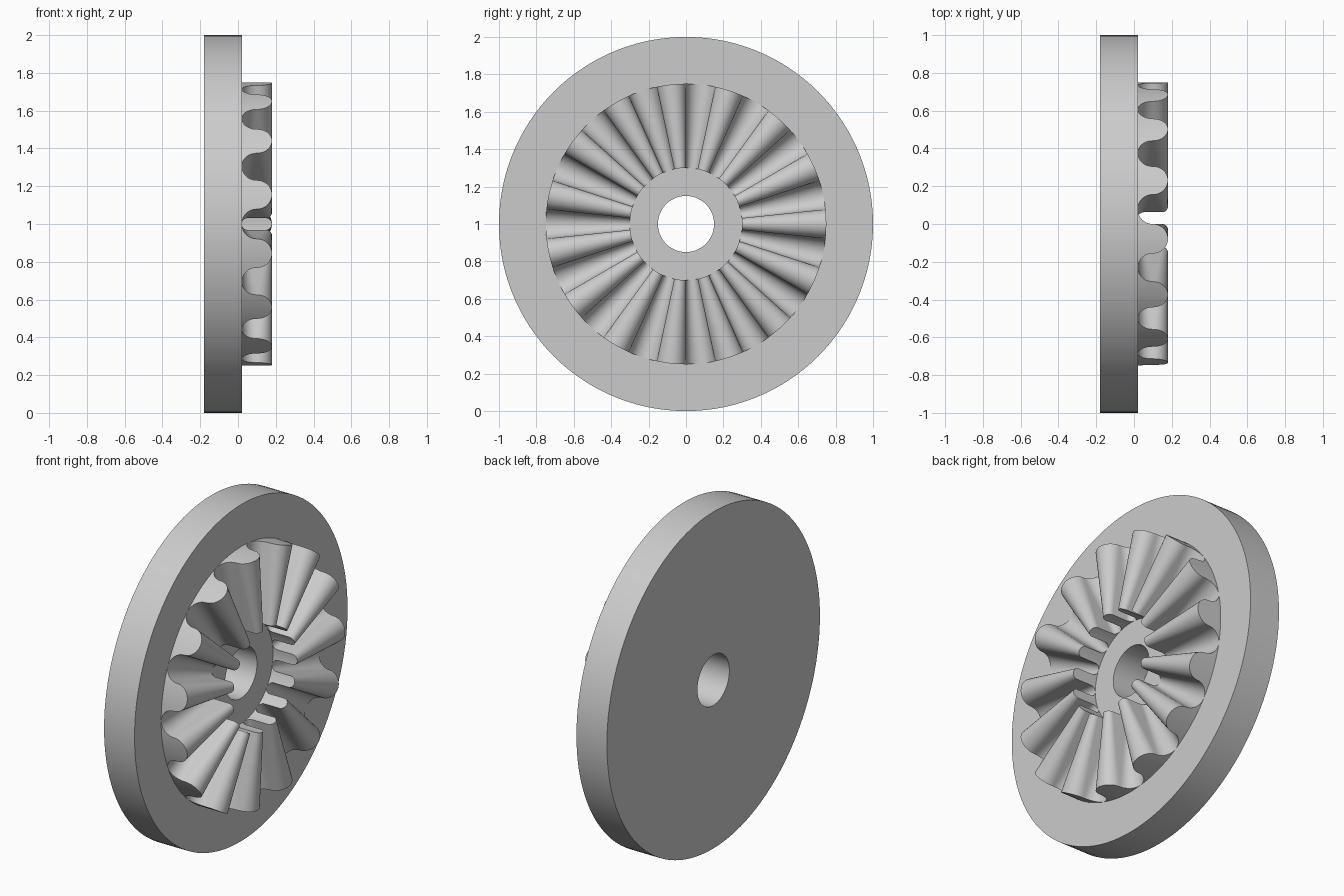
import bpy, bmesh
from math import sin, cos, pi, radians

if "Cube" in bpy.data.objects:
    bpy.data.objects.remove(bpy.data.objects["Cube"])

grey = bpy.data.materials.new("steel grey")
grey.use_nodes = True
grey.diffuse_color = (0.6, 0.6, 0.6, 1)
grey.node_tree.nodes["Principled BSDF"].inputs["Base Color"].default_value = (0.6, 0.6, 0.6, 1)

BACK, FACE, HEIGHT = -0.18, 0.02, 0.16
OUTER, BORE = 1.0, 0.15
TOOTH_IN, TOOTH_OUT, TEETH = 0.3, 0.75, 15
HALF = pi / TEETH / 2      # half the angle of one tooth
STEPS = 8


def polar(x, r, a):
    return (x, -r * cos(a), 1 + r * sin(a))


def finish(name, bm):
    bmesh.ops.remove_doubles(bm, verts=bm.verts, dist=1e-5)
    bmesh.ops.recalc_face_normals(bm, faces=bm.faces)
    mesh = bpy.data.meshes.new(name)
    bm.to_mesh(mesh)
    bm.free()
    mesh.materials.append(grey)
    obj = bpy.data.objects.new(name, mesh)
    bpy.context.collection.objects.link(obj)
    bpy.ops.object.select_all(action='DESELECT')
    obj.select_set(True)
    bpy.context.view_layer.objects.active = obj
    bpy.ops.object.shade_smooth_by_angle(angle=radians(30))


# Disc with a central bore, swept from a rectangular section
bm = bmesh.new()
section = [(BACK, BORE), (BACK, OUTER), (FACE, OUTER), (FACE, BORE)]
N = 120
rings = [[bm.verts.new(polar(x, r, 2 * pi * i / N)) for x, r in section] for i in range(N)]
for i in range(N):
    a, b = rings[i], rings[(i + 1) % N]
    for j in range(4):
        k = (j + 1) % 4
        bm.faces.new((a[j], a[k], b[k], b[j]))
finish("disc", bm)


def tooth_profile(r):
    """Angle and height from gap to gap: fillet, straight flank, round tip, mirrored."""
    rad = r * HALF
    p = [pi / 2 * i / STEPS for i in range(STEPS + 1)]
    side = [(-2 * HALF + HALF * sin(t), rad * (1 - cos(t))) for t in p]
    side += [(-HALF * cos(t), HEIGHT - rad + rad * sin(t)) for t in p]
    return side + [(-a, h) for a, h in reversed(side[:-1])]


# Ring of radial face teeth, rooted slightly inside the disc
bm = bmesh.new()
inner, outer = tooth_profile(TOOTH_IN), tooth_profile(TOOTH_OUT)
for k in range(TEETH):
    c = (2 * k + 1) * 2 * HALF
    rows = []
    for r, prof in ((TOOTH_IN, inner), (TOOTH_OUT, outer)):
        rows.append([bm.verts.new(polar(FACE + h, r, c + a)) for a, h in prof])
        rows.append([bm.verts.new(polar(FACE - 0.01, r, c + a)) for a, h in prof])
    top_in, root_in, top_out, root_out = rows
    for i in range(len(inner) - 1):
        j = i + 1
        bm.faces.new((top_in[i], top_in[j], top_out[j], top_out[i]))
        # flanks rise at one angle, so they need no end or root faces
        if abs(inner[i][0] - inner[j][0]) > 1e-6:
            bm.faces.new((top_in[i], root_in[i], root_in[j], top_in[j]))
            bm.faces.new((top_out[i], top_out[j], root_out[j], root_out[i]))
            bm.faces.new((root_in[i], root_out[i], root_out[j], root_in[j]))
finish("face_teeth", bm)
